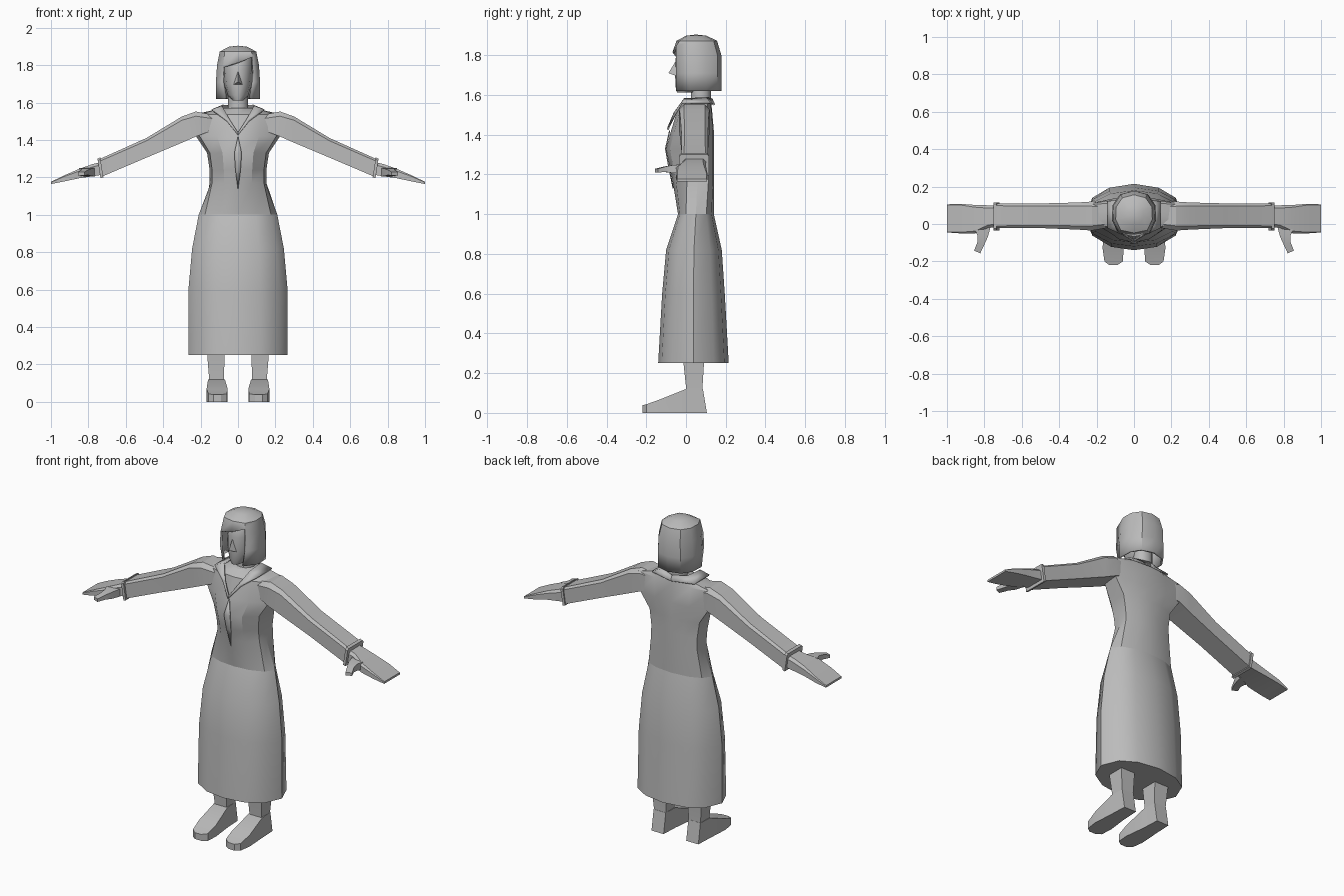
import bpy, bmesh, math

if "Cube" in bpy.data.objects:
    bpy.data.objects.remove(bpy.data.objects["Cube"])

grey = bpy.data.materials.new("plain grey")
grey.diffuse_color = (0.5, 0.5, 0.5, 1)
grey.use_nodes = True
grey.node_tree.nodes["Principled BSDF"].inputs["Base Color"].default_value = grey.diffuse_color


def make(name, verts, faces, mirror=False, thick=0, angle=30):
    """Mesh object with smooth shading, optional mirroring and thickness."""
    bm = bmesh.new()
    vs = [bm.verts.new(v) for v in verts]
    for f in faces:
        bm.faces.new([vs[i] for i in f])
    bmesh.ops.recalc_face_normals(bm, faces=bm.faces)
    me = bpy.data.meshes.new(name)
    bm.to_mesh(me)
    bm.free()
    me.materials.append(grey)
    ob = bpy.data.objects.new(name, me)
    bpy.context.collection.objects.link(ob)
    bpy.context.view_layer.objects.active = ob
    ob.select_set(True)
    bpy.ops.object.shade_smooth_by_angle(angle=math.radians(angle))
    ob.select_set(False)
    if thick:
        mod = ob.modifiers.new("thickness", 'SOLIDIFY')
        mod.thickness, mod.offset = thick, 0
    if mirror:
        ob.modifiers.new("mirror", 'MIRROR')
    return ob


def loft(name, rings, **kw):
    """Skin a list of equal closed rings and cap both ends."""
    n, m = len(rings[0]), len(rings)
    faces = [(r * n + i, r * n + (i + 1) % n, (r + 1) * n + (i + 1) % n, (r + 1) * n + i)
             for r in range(m - 1) for i in range(n)]
    faces += [tuple(range(n)), tuple(range((m - 1) * n, m * n))]
    return make(name, [v for r in rings for v in r], faces, **kw)


def full(half):
    """Complete a half outline (front centre to back centre) across x."""
    return half + [(-x, y) for x, y in half[-2:0:-1]]


def ring(shape, z, w, front, back):
    return [(x * w, front + y * (back - front), z) for x, y in full(shape)]


# cross-sections as fractions of half-width and depth
ROUND = [(0, 0), (.46, .05), (.84, .22), (1, .5), (.84, .79), (.5, .94), (0, 1)]
BOXY = [(0, 0), (.5, .08), (.91, .35), (.96, .6), (1, .87), (.5, .98), (0, 1)]

# skirt
loft("skirt", [ring(ROUND, *a) for a in (
    (.25, .265, -.14, .215), (.6, .265, -.12, .195), (.82, .245, -.10, .18),
    (1.0, .21, -.04, .14))], angle=40)

# bodice
loft("bodice", [ring(ROUND, 1.0, .21, -.04, .14)] + [ring(BOXY, *a) for a in (
    (1.17, .152, -.068, .14), (1.24, .152, -.083, .14), (1.33, .165, -.10, .14),
    (1.42, .225, -.075, .14), (1.535, .24, -.04, .13), (1.57, .085, .0, .125))])

# front pleat
make("front_pleat", [(0, -.082, 1.42), (.02, -.103, 1.33), (.014, -.087, 1.24),
                     (0, -.064, 1.13), (-.014, -.087, 1.24), (-.02, -.103, 1.33)],
     [(0, 1, 5), (1, 2, 4, 5), (2, 3, 4)], thick=.006)

# collar: strip from the V tip round the neck
inner = [(0, -.088, 1.44), (.045, -.058, 1.51), (.085, -.008, 1.58), (.08, .10, 1.585), (0, .13, 1.58)]
outer = [(0, -.092, 1.425), (.06, -.056, 1.50), (.14, -.02, 1.56), (.14, .12, 1.56), (0, .143, 1.55)]
make("collar", inner + outer, [(i, i + 1, i + 6, i + 5) for i in range(4)], mirror=True, thick=.008)


def limb(x, lo, hi, y0, y1, c, lean=0):
    """Upright section across the arm, with its top corners cut by c."""
    return [(x, y0, lo), (x + lean, y0, hi - c), (x + lean, y0 + c, hi),
            (x + lean, y1 - c, hi), (x + lean, y1, hi - c), (x, y1, lo)]


# sleeves and cuffs
loft("sleeve", [limb(.14, 1.45, 1.535, -.02, .11, .02), limb(.225, 1.418, 1.552, -.035, .12, .025),
                limb(.30, 1.385, 1.525, -.03, .115, .02), limb(.49, 1.305, 1.41, -.022, .11, .015),
                limb(.725, 1.205, 1.30, -.022, .11, .012, .01)], mirror=True)
loft("cuff", [limb(.72, 1.2, 1.307, -.034, .116, .01, .015),
              limb(.735, 1.195, 1.3, -.034, .116, .01, .015)], mirror=True)

# hands
loft("hand", [limb(.72, 1.215, 1.285, -.015, .1, .015), limb(.78, 1.205, 1.27, -.02, .1, .015),
              limb(.85, 1.195, 1.245, -.05, .102, .012), limb(.93, 1.178, 1.21, -.05, .108, .006),
              limb(1.0, 1.164, 1.176, -.045, .105, .003)], mirror=True)


def thumb_ring(xa, xb, ya, yb, lo, hi):
    return [(xa, ya, lo), (xb, yb, lo), (xb, yb, hi), (xa, ya, hi)]


loft("thumb", [thumb_ring(.765, .85, -.01, -.03, 1.205, 1.25),
               thumb_ring(.782, .836, -.07, -.065, 1.207, 1.247),
               thumb_ring(.80, .838, -.11, -.10, 1.212, 1.24),
               thumb_ring(.822, .855, -.157, -.142, 1.21, 1.228)], mirror=True)


# legs and feet
def slab(z, x0, x1, y0, y1):
    return [(x0, y0, z), (x1, y0, z), (x1, y1, z), (x0, y1, z)]


loft("leg", [slab(.1, .075, .155, 0, .085), slab(.13, .075, .155, 0, .083),
             slab(.32, .07, .17, -.02, .095)], mirror=True)


def sole(x0, x1, yb, yt, top):
    return [(x0, yb, 0), (x1, yb, 0), (x1, yt, top), (x0, yt, top)]


loft("foot", [sole(.075, .155, .105, .085, .12), sole(.07, .16, 0, 0, .12),
              sole(.055, .168, -.13, -.13, .068), sole(.06, .158, -.2, -.2, .043),
              sole(.09, .132, -.22, -.22, .038)], mirror=True)

# neck, head and nose
loft("neck", [ring(ROUND, 1.5, .06, .015, .125), ring(ROUND, 1.58, .054, .025, .125),
              ring(ROUND, 1.68, .054, .025, .125)], angle=40)
loft("head", [ring(ROUND, *a) for a in (
    (1.612, .03, -.045, .06), (1.64, .056, -.052, .11), (1.70, .074, -.055, .14),
    (1.78, .08, -.053, .15), (1.84, .078, -.04, .15), (1.87, .06, -.01, .13))], angle=45)
make("nose", [(0, -.088, 1.71), (0, -.052, 1.77), (.024, -.048, 1.695), (-.024, -.048, 1.695)],
     [(0, 1, 2), (0, 3, 1), (0, 2, 3), (1, 3, 2)])

# bobbed hair: shell open at the face, with a slanted fringe
HAIR = full([(0, -.068), (.085, -.05), (.118, .02), (.115, .10), (.075, .158), (0, .178)])
n = len(HAIR)
fringe = {0: 1.815, 1: 1.845, n - 1: 1.79}
verts, faces = [], []
for lvl, (z, s) in enumerate(((1.62, 1.0), (1.71, 1.0), (1.80, .95), (1.872, .83), (1.898, .42))):
    for i, (x, y) in enumerate(HAIR):
        px, py = x * s, .05 + (y - .05) * (s if lvl > 2 else 1)
        if lvl == 0 and i in (1, n - 1):
            px *= .8
        verts.append((px, py, fringe.get(i, z) if lvl == 2 else z))
for lvl in range(4):
    for i in range(n):
        if lvl < 2 and i in (0, n - 1):
            continue
        j = (i + 1) % n
        faces.append((lvl * n + i, lvl * n + j, (lvl + 1) * n + j, (lvl + 1) * n + i))
verts.append((0, .05, 1.904))
faces += [(4 * n + i, 4 * n + (i + 1) % n, 5 * n) for i in range(n)]
# unused face-opening points sit at index 0 of the two lowest levels
used = sorted({i for f in faces for i in f})
remap = {old: new for new, old in enumerate(used)}
hair = make("hair", [verts[i] for i in used], [tuple(remap[i] for i in f) for f in faces],
            thick=.012, angle=35)
hair.modifiers["thickness"].offset = -1
